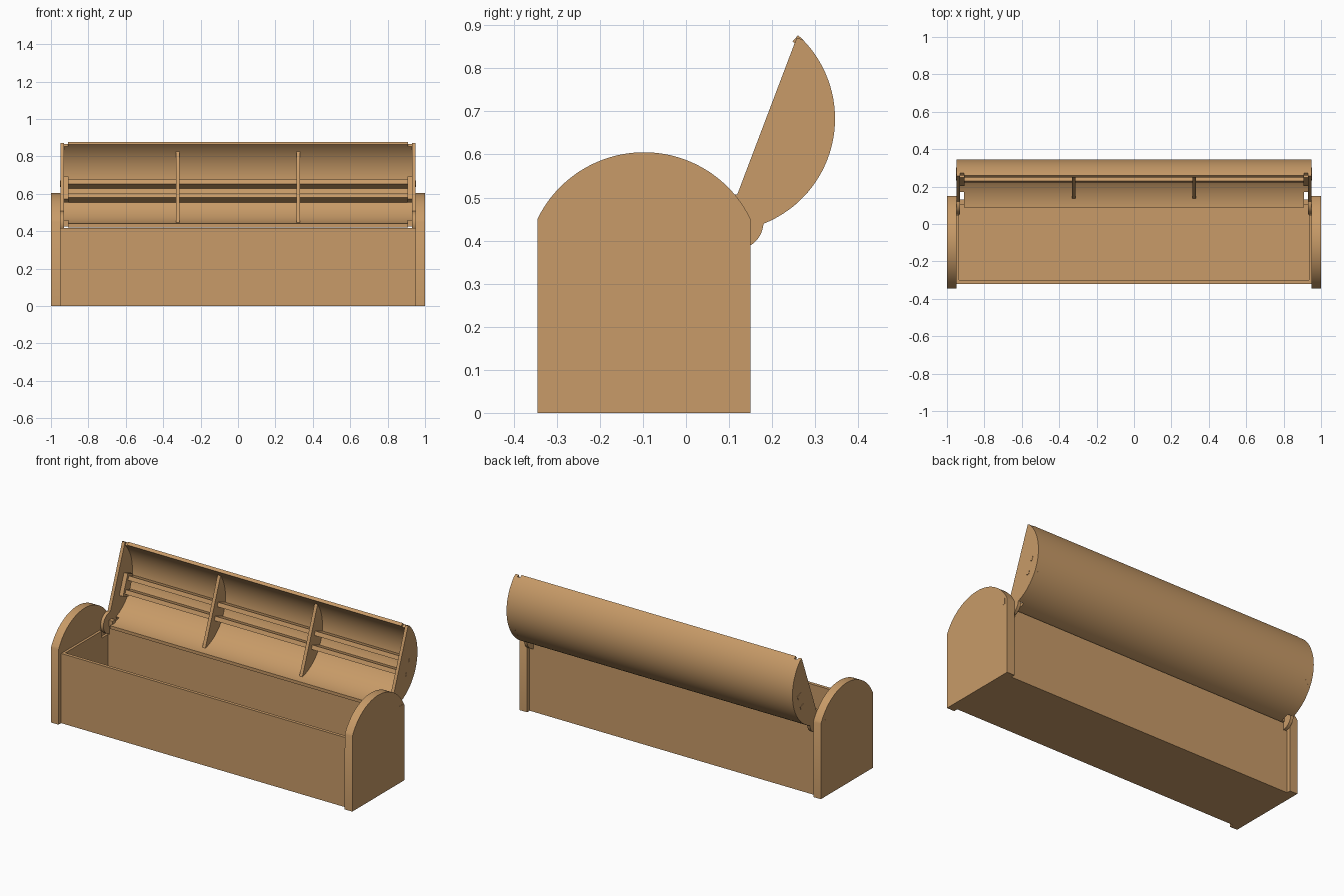
import bpy, bmesh
from math import sin, cos, radians, hypot

cube = bpy.data.objects.get("Cube")
if cube:
    bpy.data.objects.remove(cube)

wood = bpy.data.materials.new("light_wood")
wood.use_nodes = True
COLOUR = (0.578, 0.328, 0.138, 1)
wood.diffuse_color = COLOUR
wood.node_tree.nodes["Principled BSDF"].inputs["Base Color"].default_value = COLOUR


def prism(name, profile, x0, x1):
    """Extrude a closed (y, z) profile along x."""
    bm = bmesh.new()
    base = bm.faces.new([bm.verts.new((x0, y, z)) for y, z in profile])
    moved = bmesh.ops.extrude_face_region(bm, geom=[base])["geom"]
    verts = [v for v in moved if isinstance(v, bmesh.types.BMVert)]
    bmesh.ops.translate(bm, verts=verts, vec=(x1 - x0, 0, 0))
    bmesh.ops.recalc_face_normals(bm, faces=bm.faces)
    mesh = bpy.data.meshes.new(name)
    bm.to_mesh(mesh)
    bm.free()
    mesh.materials.append(wood)
    obj = bpy.data.objects.new(name, mesh)
    bpy.context.collection.objects.link(obj)
    bpy.ops.object.select_all(action='DESELECT')
    obj.select_set(True)
    bpy.context.view_layer.objects.active = obj
    bpy.ops.object.shade_smooth_by_angle(angle=radians(30))
    return obj


def pair(name, profile, x0, x1):
    """The same part at both ends."""
    prism("left_" + name, profile, x0, x1)
    prism("right_" + name, profile, -x1, -x0)


def rect(a0, a1, b0, b1):
    return [(a0, b0), (a1, b0), (a1, b1), (a0, b1)]


def arc(r, start, end, steps=40, ca=0, cb=0):
    """Arc points, angles in degrees."""
    angles = [radians(start + (end - start) * i / steps) for i in range(steps + 1)]
    return [(ca + r * cos(a), cb + r * sin(a)) for a in angles]


# Chest body
FRONT, BACK, RIM = -0.32, 0.125, 0.418
prism("front_board", rect(FRONT, FRONT + 0.02, 0, RIM), -0.95, 0.95)
prism("floor_board", rect(FRONT + 0.02, BACK - 0.02, 0, 0.02), -0.95, 0.95)
prism("back_board", rect(BACK - 0.02, BACK, 0, 0.375), -0.95, 0.95)
prism("back_board_top", rect(BACK - 0.02, BACK, 0.375, RIM), -0.925, 0.925)

# Inner end walls, notched at the rear for the hinge discs
pair("inner_wall", [(FRONT + 0.02, 0.02), (BACK - 0.02, 0.02), (BACK - 0.02, 0.375),
                    (0.045, 0.375), (0.045, RIM), (FRONT + 0.02, RIM)], 0.935, 0.95)

# Round-topped end panels
dome = arc(0.275, 26, 154, 48, -0.0975, 0.33)
pair("end_panel", [(-0.345, 0), (0.15, 0)] + dome, 0.95, 1.0)

# Open lid, laid out along its depth n and its width u
CY, CZ, TILT = 0.084, 0.683, radians(20.8)
R_OUT, R_IN, CHORD = 0.262, 0.243, 0.095
PIN_N, PIN_U = 0.115, -0.213


def lid(points):
    c, s = cos(TILT), sin(TILT)
    return [(CY + n * c + u * s, CZ - n * s + u * c) for n, u in points]


def shell(start, end):
    return lid(arc(R_OUT, start, end) + arc(R_IN, end, start))


# Curved cover, shorter at its two ends
prism("lid_cover", shell(-68.5, 68.5), -0.91, 0.91)
pair("lid_cover_end", shell(-48, 65), 0.91, 0.93)

# Lid ends with a round hinge disc
outer = arc(R_OUT, -47.3, 65)
disc = arc(0.064, 108, 375, 32, PIN_N, PIN_U)
pair("lid_end", lid(outer + [(CHORD, outer[-1][1])] + disc), 0.93, 0.949)

# Ribs inside the lid
half = 56.8
pair("lid_rib", lid(arc(R_IN, -half, half)), 0.312, 0.332)

# Long slats, their tabs through the lid ends, and slat brackets
for name, u in (("upper", 0.042), ("lower", -0.036)):
    prism(name + "_slat", lid(rect(0.165, 0.235, u - 0.0125, u + 0.0125)), -0.93, 0.93)
    pair(name + "_slat_tab", lid(rect(0.176, 0.212, u - 0.0125, u + 0.0125)), 0.93, 0.951)
pair("slat_bracket", lid(rect(0.15, 0.205, -0.062, 0.067)), 0.905, 0.93)

# Hinge pins
pair("hinge_pin", rect(0.103, 0.13, 0.425, 0.461), 0.905, 1.001)

# Centre everything exactly on the base frame
for obj in bpy.context.scene.objects:
    if obj.type == 'MESH':
        obj.select_set(False)
